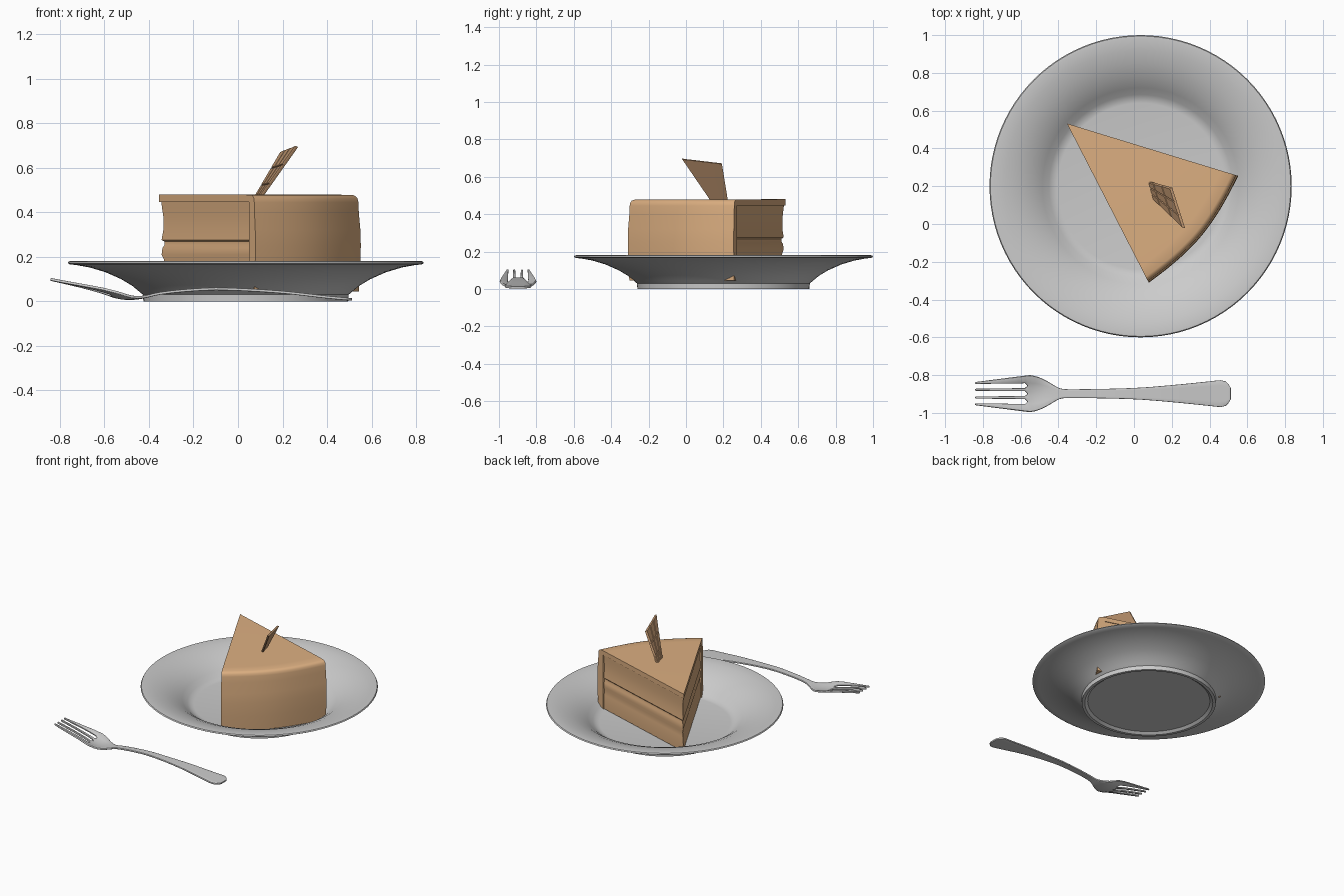
import bpy, bmesh, math
from mathutils import Vector

if "Cube" in bpy.data.objects:
    bpy.data.objects.remove(bpy.data.objects["Cube"])

tan = bpy.data.materials.new("cake_tan")
tan.diffuse_color = (0.72, 0.43, 0.22, 1)
tan.use_nodes = True
tan.node_tree.nodes["Principled BSDF"].inputs["Base Color"].default_value = tan.diffuse_color
dark = bpy.data.materials.new("wafer_brown")
dark.diffuse_color = (0.55, 0.32, 0.17, 1)
dark.use_nodes = True
dark.node_tree.nodes["Principled BSDF"].inputs["Base Color"].default_value = dark.diffuse_color


def finish(name, bm, mat=None, angle=35):
    bmesh.ops.recalc_face_normals(bm, faces=bm.faces)
    me = bpy.data.meshes.new(name)
    bm.to_mesh(me)
    bm.free()
    ob = bpy.data.objects.new(name, me)
    bpy.context.collection.objects.link(ob)
    if mat:
        me.materials.append(mat)
    bpy.ops.object.select_all(action='DESELECT')
    ob.select_set(True)
    bpy.context.view_layer.objects.active = ob
    bpy.ops.object.shade_smooth_by_angle(angle=math.radians(angle))
    return ob


def interp(pts, x):
    """Smooth cubic through (x, value) points with ascending x."""
    n = len(pts)
    i = max(0, min(n - 2, sum(p[0] <= x for p in pts) - 1))

    def slope(k):
        a, b = pts[max(k - 1, 0)], pts[min(k + 1, n - 1)]
        return (b[1] - a[1]) / (b[0] - a[0])
    (x0, y0), (x1, y1) = pts[i], pts[i + 1]
    h = x1 - x0
    t = (x - x0) / h
    return ((2*t**3 - 3*t*t + 1) * y0 + (t**3 - 2*t*t + t) * h * slope(i)
            + (3*t*t - 2*t**3) * y1 + (t**3 - t*t) * h * slope(i + 1))


def bridge(bm, a, b):
    n = len(a)
    for i in range(n):
        j = (i + 1) % n
        f = list(dict.fromkeys((a[i], a[j], b[j], b[i])))
        if len(f) > 2:
            bm.faces.new(f)


# Plate: lathed profile with a foot ring
profile = [(0, .015), (.42, .015), (.44, 0), (.46, 0), (.462, .03), (.48, .045),
           (.51, .07), (.56, .1), (.63, .131), (.7, .152), (.76, .163), (.79, .166),
           (.8, .172), (.795, .18), (.78, .181), (.72, .174), (.65, .155), (.58, .125),
           (.52, .085), (.485, .055), (.46, .043), (.44, .04), (0, .04)]
bm = bmesh.new()
vs = [bm.verts.new((r, 0, z)) for r, z in profile]
es = [bm.edges.new(p) for p in zip(vs, vs[1:])]
bmesh.ops.spin(bm, geom=vs + es, cent=(0, 0, 0), axis=(0, 0, 1), angle=2 * math.pi, steps=96)
bmesh.ops.remove_doubles(bm, verts=bm.verts, dist=1e-4)
bmesh.ops.translate(bm, verts=bm.verts, vec=(.035, .2, 0))
finish("plate", bm)

# Cake slice: a wedge about its tip
TIP, A0, A1 = Vector((-.355, .532, 0)), math.radians(-62.8), math.radians(-17)
MID, HALF = (A0 + A1) / 2, (A1 - A0) / 2
STEPS = 24


def wedge_point(r, t, z):
    """t runs -1..1 across the slice; the back corners flare slightly."""
    a = MID + t * HALF
    r *= .928 + .02 * abs(t) ** 3
    return TIP + Vector((r * math.cos(a), r * math.sin(a), z))


# Frosting: top layer and outer shell swept round the tip
frost = [(.9, .479), (.962, .477), (.975, .472), (.984, .462), (.988, .445), (.99, .4), (.998, .32),
         (1, .25), (.997, .15), (.99, .045), (.935, .045), (.935, .447)]
bm = bmesh.new()
top, low = bm.verts.new(wedge_point(0, 0, .48)), bm.verts.new(wedge_point(0, 0, .447))
rings = [[top] + [bm.verts.new(wedge_point(r, -1 + 2 * k / STEPS, z)) for r, z in frost] + [low]
         for k in range(STEPS + 1)]
for a, b in zip(rings, rings[1:]):
    bridge(bm, a, b)
bm.faces.new(rings[0])
bm.faces.new(rings[-1])
finish("cake_frosting", bm, tan)

# Sponge: stacked wedges with uneven cut faces and a filling groove
layers = [(.045, .008), (.1, .006), (.15, .009), (.185, .012), (.21, .006), (.24, .008),
          (.253, .013), (.268, .013), (.276, .006), (.32, .01), (.38, .01), (.42, .007), (.45, .005)]
bm = bmesh.new()
loops = []
for z, inset in layers:
    d = inset / math.sin(HALF)
    s = 1 - inset / .9 / HALF
    tip = TIP + Vector((d * math.cos(MID), d * math.sin(MID), z))
    loops.append([bm.verts.new(tip)] + [bm.verts.new(wedge_point(.945, s * (-1 + 2 * k / STEPS), z))
                                        for k in range(STEPS + 1)])
for a, b in zip(loops, loops[1:]):
    bridge(bm, a, b)
bm.faces.new(loops[0])
bm.faces.new(loops[-1])
finish("cake_sponge", bm, tan)

# Wafer: thin leaning bar piece with raised tiles on one face
a, b = Vector((.08, .222, .475)), Vector((.105, .13, .475))
c, d = Vector((.262, -.022, .697)), Vector((.195, .19, .672))
a, b = a - .15 * (d - a), b - .15 * (c - b)
nrm = (b - a).cross(d - a).normalized()
if nrm.z < 0:
    nrm = -nrm
bm = bmesh.new()
N = 3
grids = []
for off in (0, -.009):
    grids.append([[bm.verts.new(a.lerp(b, u / N).lerp(d.lerp(c, u / N), v / N) + nrm * off)
                   for u in range(N + 1)] for v in range(N + 1)])
tiles = []
for k, g in enumerate(grids):
    for v in range(N):
        for u in range(N):
            f = bm.faces.new((g[v][u], g[v][u + 1], g[v + 1][u + 1], g[v + 1][u]))
            if k == 0:
                tiles.append(f)


def rim(g):
    return (g[0][:-1] + [r[-1] for r in g[:-1]] + g[-1][:0:-1] + [r[0] for r in g[:0:-1]])


bridge(bm, rim(grids[0]), rim(grids[1]))
bmesh.ops.recalc_face_normals(bm, faces=bm.faces)
bmesh.ops.inset_individual(bm, faces=tiles, thickness=.005, depth=.005)
finish("wafer_decoration", bm, dark, 25)

# Fork: strips of quads bent along a height curve, then thickened
FY = -.898
height = [(-.84, .098), (-.72, .07), (-.62, .043), (-.55, .02), (-.49, .012), (-.43, .018), (-.35, .036),
          (-.22, .05), (-.08, .056), (.19, .042), (.4, .019), (.51, .009)]
width = [(-.58, .096), (-.55, .097), (-.5, .085), (-.45, .06), (-.41, .036), (-.38, .025), (-.3, .023), (0, .03),
         (.2, .045), (.4, .065), (.46, .071), (.485, .065), (.5, .05), (.512, .03)]
base = [-.094, -.056, -.042, -.029, -.013, 0, .013, .029, .042, .056, .094]
tips = [-.061, -.051, -.038, -.026, -.015, 0, .015, .026, .038, .051, .061]
GAPS = {1, 2, 4, 5, 7, 8}
bm = bmesh.new()


def fork_vert(x, y):
    cup = .022 * max(0, min(1, (-.4 - x) / .12)) * max(.15, min(1, (x + .86) / .28)) * (y / .095) ** 2
    return bm.verts.new((x, FY + y, interp(height, x) + cup))


rows = []
body_x = [.512, .5, .485, .46, .43, .4] + [.35 - .05 * i for i in range(15)] + \
         [-.38, -.395, -.41, -.43, -.45, -.475, -.5, -.525, -.55]
for x in body_x:
    w = interp(width, x)
    rows.append([fork_vert(x, w * base[i] / .094) for i in range(11)])
rows.append([fork_vert(-.563 if i in (2, 5, 8) else -.577, y) for i, y in enumerate(base)])
slot = len(rows) - 1
for x in (-.61, -.65, -.7, -.75, -.8, -.835, -.842):
    t = (-.577 - x) / .265
    pts = [p + (q - p) * t for p, q in zip(base, tips)]
    if x < -.84:
        for i in (0, 3, 6, 9):
            m = (pts[i] + pts[i + 1]) / 2
            pts[i], pts[i + 1] = m - .003, m + .003
    rows.append([fork_vert(x, y) for y in pts])
for k in range(len(rows) - 1):
    for i in range(10):
        if k < slot or i not in GAPS:
            bm.faces.new((rows[k][i], rows[k][i + 1], rows[k + 1][i + 1], rows[k + 1][i]))
bmesh.ops.delete(bm, geom=[v for v in bm.verts if not v.link_faces], context='VERTS')
fork = finish("fork", bm)
mod = fork.modifiers.new("thickness", 'SOLIDIFY')
mod.thickness, mod.offset = .012, 0
bev = fork.modifiers.new("soft_edges", 'BEVEL')
bev.width, bev.segments, bev.limit_method = .003, 2, 'ANGLE'
bev.angle_limit = math.radians(50)
